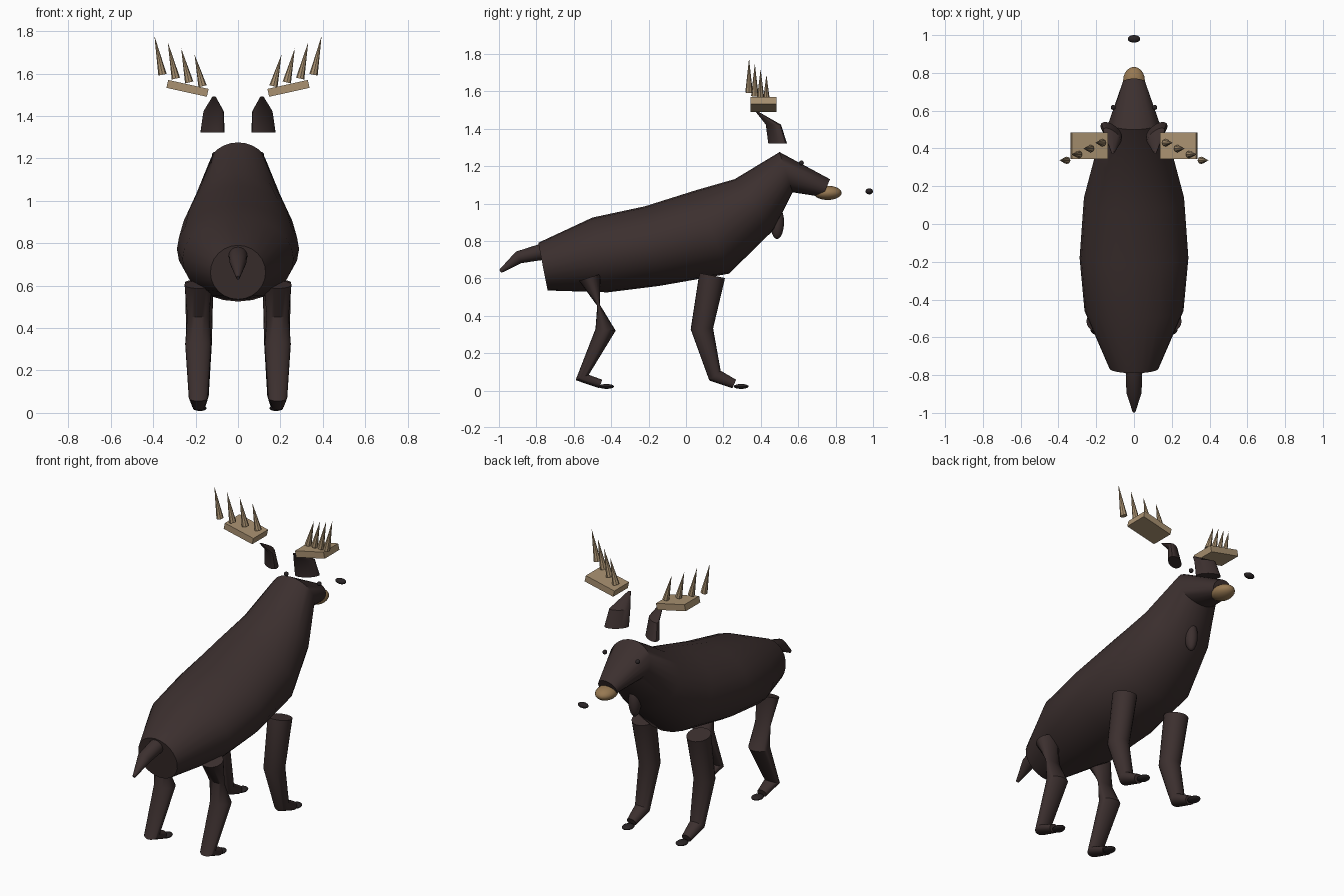
import bpy, bmesh, math
from mathutils import Vector, Matrix

cube = bpy.data.objects.get("Cube")
if cube:
    bpy.data.objects.remove(cube, do_unlink=True)


def material(name, rgb):
    m = bpy.data.materials.new(name)
    m.use_nodes = True
    m.diffuse_color = (*rgb, 1)
    m.node_tree.nodes["Principled BSDF"].inputs["Base Color"].default_value = (*rgb, 1)
    return m


FUR = material("dark brown fur", (0.045, 0.029, 0.028))
DARK = material("near black", (0.022, 0.017, 0.018))
ANTLER = material("antler tan", (0.40, 0.285, 0.165))
MUZZLE = material("muzzle tan", (0.31, 0.19, 0.085))


def finish(name, bm, mat, smooth=True):
    bmesh.ops.recalc_face_normals(bm, faces=bm.faces)
    me = bpy.data.meshes.new(name)
    bm.to_mesh(me)
    bm.free()
    me.materials.append(mat)
    ob = bpy.data.objects.new(name, me)
    bpy.context.collection.objects.link(ob)
    if smooth:
        bpy.ops.object.select_all(action='DESELECT')
        ob.select_set(True)
        bpy.context.view_layer.objects.active = ob
        bpy.ops.object.shade_smooth_by_angle(angle=math.radians(35))
    return ob


def loft(name, rings, mat, sides=20):
    """Capped tube through elliptical rings, each (centre, half axis, half axis)."""
    bm = bmesh.new()
    angles = [math.tau * i / sides for i in range(sides)]
    loops = [[bm.verts.new(c + u * math.cos(a) + v * math.sin(a)) for a in angles]
             for c, u, v in rings]
    for a, b in zip(loops, loops[1:]):
        for i in range(sides):
            j = (i + 1) % sides
            bm.faces.new((a[i], a[j], b[j], b[i]))
    bm.faces.new(loops[0])
    bm.faces.new(loops[-1])
    return finish(name, bm, mat)


def limb(name, x, stations, mat=FUR):
    """Tube along a side-on path; stations are (y, z, half width, half depth)."""
    pts = [Vector((x, y, z)) for y, z, _, _ in stations]
    rings = []
    for i, (_, _, w, d) in enumerate(stations):
        t = Vector()
        if i > 0:
            t += (pts[i] - pts[i - 1]).normalized()
        if i < len(pts) - 1:
            t += (pts[i + 1] - pts[i]).normalized()
        depth = t.normalized().cross(Vector((1, 0, 0)))
        rings.append((pts[i], Vector((w, 0, 0)), depth * d))
    return loft(name, rings, mat)


def ellipsoid(name, centre, radii, mat):
    bm = bmesh.new()
    bmesh.ops.create_uvsphere(bm, u_segments=20, v_segments=12, radius=1,
                              matrix=Matrix.Translation(centre) @ Matrix.Diagonal((*radii, 1)))
    return finish(name, bm, mat)


# Body, neck and head: top point, bottom point, half width
sections = [
    ((-0.79, 0.79), (-0.74, 0.535), 0.13),
    ((-0.50, 0.925), (-0.42, 0.525), 0.262),
    ((-0.22, 0.985), (-0.14, 0.56), 0.288),
    ((0.05, 1.07), (0.23, 0.625), 0.265),
    ((0.26, 1.13), (0.47, 0.86), 0.205),
    ((0.50, 1.275), (0.57, 1.06), 0.135),
    ((0.77, 1.13), (0.73, 1.035), 0.06),
]
body = []
for top, bottom, w in sections:
    a, b = Vector((0, *top)), Vector((0, *bottom))
    body.append(((a + b) / 2, Vector((w, 0, 0)), (a - b) / 2))
loft("body", body, FUR, 24)

# Tail
limb("tail", 0, [(-0.755, 0.745, 0.045, 0.045), (-0.895, 0.712, 0.04, 0.034),
                 (-0.993, 0.637, 0.008, 0.01)])

# Face and throat
ellipsoid("muzzle", (0, 0.757, 1.057), (0.058, 0.075, 0.038), MUZZLE)
ellipsoid("nose", (0, 0.98, 1.065), (0.033, 0.02, 0.016), DARK)
ellipsoid("throat_flap", (0, 0.487, 0.90), (0.035, 0.037, 0.09), FUR)

for side, label in ((1, "left"), (-1, "right")):
    # Legs and hooves
    limb("front_leg_" + label, side * 0.183,
         [(0.14, 0.615, 0.067, 0.07), (0.085, 0.33, 0.06, 0.06),
          (0.155, 0.08, 0.045, 0.04), (0.258, 0.035, 0.03, 0.025)])
    limb("hind_leg_" + label, side * 0.187,
         [(-0.515, 0.605, 0.065, 0.06), (-0.467, 0.455, 0.052, 0.008),
          (-0.43, 0.325, 0.062, 0.054), (-0.555, 0.07, 0.045, 0.038),
          (-0.456, 0.035, 0.03, 0.024)])
    for place, y in (("front", 0.295), ("hind", -0.425)):
        ellipsoid(f"{place}_hoof_{label}", (side * 0.18, y, 0.022), (0.032, 0.04, 0.013), DARK)

    # Eye
    ellipsoid("eye_" + label, (side * 0.11, 0.617, 1.217), (0.013, 0.013, 0.013), DARK)

    # Ear, turned outward and curling back to a tip
    long_axis = Vector((side * 0.78, 0.62, 0))
    short_axis = Vector((-side * 0.62, 0.78, 0))
    loft("ear_" + label, [
        (Vector((side * 0.12, 0.49, 1.322)), long_axis * 0.068, short_axis * 0.035),
        (Vector((side * 0.115, 0.467, 1.422)), long_axis * 0.058, short_axis * 0.025),
        (Vector((side * 0.113, 0.378, 1.492)), long_axis * 0.008, short_axis * 0.006)], FUR)

    # Antler palm, tilted up toward the outside
    bm = bmesh.new()
    place = (Matrix.Translation((side * 0.238, 0.415, 1.53))
             @ Matrix.Rotation(-side * math.radians(12.5), 4, 'Y'))
    bmesh.ops.create_cube(bm, size=1, matrix=place @ Matrix.Diagonal((0.195, 0.14, 0.038, 1)))
    finish("antler_palm_" + label, bm, ANTLER, smooth=False)

    # Antler tines, growing taller toward the outside
    for i in range(4):
        base = Vector((side * (0.167 + 0.063 * i), 0.43 - 0.031 * i, 1.54 + 0.018 * i))
        tip = base + Vector((side * -0.0, 0, 0)) + Vector((side * 0.038, 0, 0.15 + 0.011 * i))
        axis = tip - base
        bm = bmesh.new()
        bmesh.ops.create_cone(
            bm, cap_ends=True, segments=8, radius1=0.02, radius2=0.0, depth=axis.length,
            matrix=Matrix.Translation((base + tip) / 2)
            @ axis.to_track_quat('Z', 'Y').to_matrix().to_4x4())
        finish(f"antler_tine_{label}_{i + 1}", bm, ANTLER, smooth=False)
        axis = None
